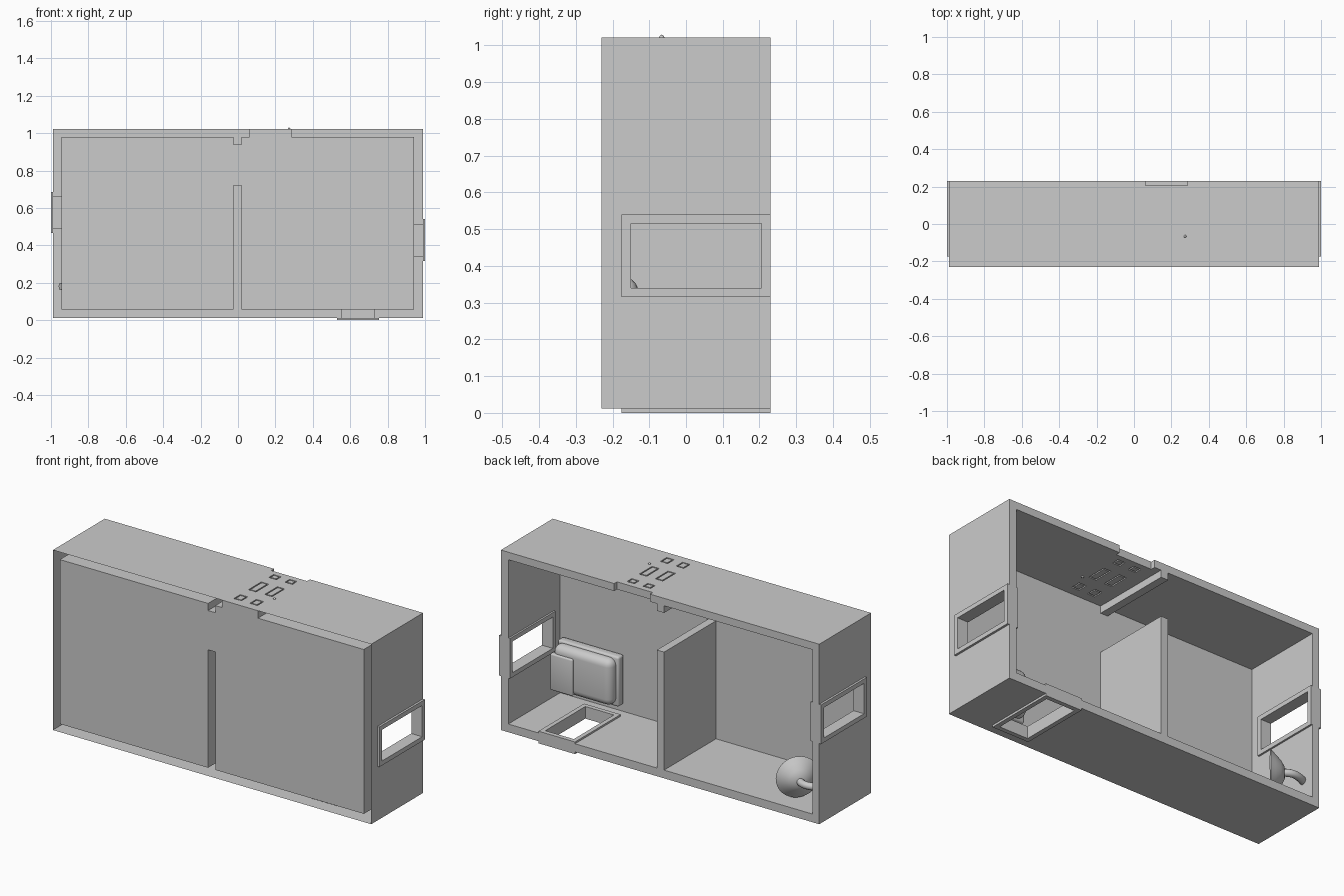
import bpy, bmesh, math
from mathutils import Vector, Matrix

if "Cube" in bpy.data.objects:
    bpy.data.objects.remove(bpy.data.objects["Cube"])

YF, YB = -0.23, 0.23                      # floor side (front) and open side (back)
OX, OZ0, OZ1 = 0.988, 0.012, 1.022        # outer shell
IX0, IX1, IZ0, IZ1 = -0.945, 0.942, 0.058, 0.98   # inner faces
DX0, DX1, DTOP, HBOT = -0.025, 0.02, 0.72, 0.94   # divider and header
DOOR = (0.062, 0.285)
WY = (-0.15, 0.205)                       # window opening range in y
RIGHT, LEFT, BOTTOM = (0.34, 0.515), (0.49, 0.66), (0.553, 0.73)


def finish(name, bm, smooth=False):
    me = bpy.data.meshes.new(name)
    bm.to_mesh(me)
    bm.free()
    ob = bpy.data.objects.new(name, me)
    bpy.context.collection.objects.link(ob)
    if smooth:
        bpy.ops.object.select_all(action='DESELECT')
        ob.select_set(True)
        bpy.context.view_layer.objects.active = ob
        bpy.ops.object.shade_smooth_by_angle(angle=math.radians(40))
    return ob


def add_box(bm, x, y, z):
    c = Vector(((x[0]+x[1])/2, (y[0]+y[1])/2, (z[0]+z[1])/2))
    s = Matrix.Diagonal((x[1]-x[0], y[1]-y[0], z[1]-z[0], 1))
    return bmesh.ops.create_cube(bm, size=1, matrix=Matrix.Translation(c) @ s)


def box(name, x, y, z, bevel=0, segs=4):
    bm = bmesh.new()
    add_box(bm, x, y, z)
    if bevel:
        bmesh.ops.bevel(bm, geom=bm.edges[:], offset=bevel, segments=segs,
                        profile=0.5, affect='EDGES')
    return finish(name, bm, bevel > 0)


def sheet(bm, axis, d, u, v, hole=None):
    """Rectangle at depth d across one axis, optionally with a rectangular hole."""
    def pt(a, b):
        return {'x': (d, b, a), 'y': (a, d, b), 'z': (a, b, d)}[axis]
    us = [u[0], *(hole[0] if hole else ()), u[1]]
    vs = [v[0], *(hole[1] if hole else ()), v[1]]
    for i in range(len(us)-1):
        for j in range(len(vs)-1):
            if (hole and i == j == 1) or us[i+1]-us[i] < 1e-5 or vs[j+1]-vs[j] < 1e-5:
                continue
            bm.faces.new([bm.verts.new(pt(a, b)) for a, b in (
                (us[i], vs[j]), (us[i+1], vs[j]), (us[i+1], vs[j+1]), (us[i], vs[j+1]))])


# Hollow wall shell, open on the front between outer and inner faces
bm = bmesh.new()
Y = (YF, YB)
sheet(bm, 'x', OX, (OZ0, OZ1), Y, (RIGHT, WY))
sheet(bm, 'x', IX1, (IZ0, IZ1), Y, (RIGHT, WY))
sheet(bm, 'x', -OX, (OZ0, OZ1), Y, (LEFT, WY))
sheet(bm, 'x', IX0, (IZ0, IZ1), Y, (LEFT, WY))
sheet(bm, 'z', OZ0, (-OX, OX), Y, (BOTTOM, WY))
sheet(bm, 'z', IZ0, (DX1, IX1), Y, (BOTTOM, WY))
sheet(bm, 'z', IZ0, (IX0, DX0), Y)
sheet(bm, 'z', OZ1, (-OX, OX), Y, (DOOR, Y))
sheet(bm, 'z', IZ1, (DX1, IX1), Y, (DOOR, Y))
sheet(bm, 'z', IZ1, (IX0, DX0), Y)
# divider, header, door jambs
for x in (DX0, DX1):
    sheet(bm, 'x', x, (IZ0, DTOP), Y)
    sheet(bm, 'x', x, (HBOT, IZ1), Y)
sheet(bm, 'z', DTOP, (DX0, DX1), Y)
sheet(bm, 'z', HBOT, (DX0, DX1), Y)
for x in DOOR:
    sheet(bm, 'x', x, (IZ1, OZ1), Y)
# window tunnels
for w, a, b in ((RIGHT, IX1, OX), (LEFT, -OX, IX0)):
    for z in w:
        sheet(bm, 'z', z, (a, b), WY)
    for y in WY:
        sheet(bm, 'y', y, (a, b), w)
for x in BOTTOM:
    sheet(bm, 'x', x, (OZ0, IZ0), WY)
for y in WY:
    sheet(bm, 'y', y, BOTTOM, (OZ0, IZ0))
# rim on the open side
for u, v in (((-OX, IX0), (OZ0, OZ1)), ((IX1, OX), (OZ0, OZ1)), ((IX0, IX1), (OZ0, IZ0)),
             ((IX0, DOOR[0]), (IZ1, OZ1)), ((DOOR[1], IX1), (IZ1, OZ1)),
             ((DX0, DX1), (IZ0, DTOP)), ((DX0, DX1), (HBOT, IZ1))):
    sheet(bm, 'y', YB, u, v)
# room base panel, left and right of the hollow divider
sheet(bm, 'y', YF, (IX0, DX0), (IZ0, IZ1))
sheet(bm, 'y', YF, (DX1, IX1), (IZ0, IZ1))
sheet(bm, 'y', YF, (DX0, DX1), (DTOP, HBOT))
bmesh.ops.remove_doubles(bm, verts=bm.verts[:], dist=1e-5)
bmesh.ops.recalc_face_normals(bm, faces=bm.faces[:])
finish("wall_shell", bm)


# Window trims on both faces of each wall
def trim(name, axis, w, layers):
    bm = bmesh.new()
    o, t = (w[0]-0.025, w[1]+0.025), 0.025
    for d in layers:
        for u, y in ((o, (WY[0]-t, WY[0])), (o, (WY[1], YB)),
                     ((o[0], w[0]), WY), ((w[1], o[1]), WY)):
            add_box(bm, *((d, y, u) if axis == 'x' else (u, y, d)))
    finish(name, bm)


trim("right_window_trim", 'x', RIGHT, ((OX, 1.0), (IX1-0.01, IX1)))
trim("left_window_trim", 'x', LEFT, ((-1.0, -OX), (IX0, IX0+0.01)))
trim("bottom_window_trim", 'z', BOTTOM, ((0, OZ0), (IZ0, IZ0+0.01)))

# Six-panel door with grooves around raised panels
door = box("door", DOOR, (YF, 0.205), (IZ1, OZ1))
cut, pan = bmesh.new(), bmesh.new()
g, dep = 0.007, 0.007
for x in ((0.1, 0.147), (0.2, 0.246)):
    for y in ((-0.18, -0.123), (-0.05, 0.063), (0.13, 0.172)):
        px, py = (x[0]+g, x[1]-g), (y[0]+g, y[1]-g)
        for z0, z1, e0, e1 in ((OZ1-dep, OZ1, 0, 0.02), (IZ1, IZ1+dep, -0.02, 0)):
            add_box(cut, x, y, (z0+e0, z1+e1))
            add_box(pan, px, py, (z0, z1))
cutter = finish("door_groove_cutter", cut)
cutter.hide_render = True
cutter.hide_viewport = True
finish("door_panels", pan)
mod = door.modifiers.new("grooves", 'BOOLEAN')
mod.object = cutter
mod.operation = 'DIFFERENCE'
mod.solver = 'EXACT'

# Door knobs
bm = bmesh.new()
for z in (OZ1, IZ1):
    bmesh.ops.create_uvsphere(bm, u_segments=12, v_segments=8, radius=0.007,
                              matrix=Matrix.Translation((0.273, -0.066, z)))
finish("door_knobs", bm, True)

# Bed: base, mattress, pillow
box("bed_base", (0.545, 0.925), (YF, -0.18), (0.1, 0.38), 0.012, 3)
box("mattress", (0.56, 0.925), (-0.215, -0.13), (0.11, 0.37), 0.04, 5)
box("pillow", (0.79, 0.928), (-0.15, -0.118), (0.12, 0.325), 0.008, 3)

# Wall lamp: bell shade spun round its axis, curved arm from the left wall
bm = bmesh.new()
prof = [(0.0, -0.035), (0.03, -0.033), (0.06, -0.018), (0.09, 0.008), (0.115, 0.03),
        (0.11, 0.036), (0.0, 0.028)]
vs = [bm.verts.new((r, 0, h)) for r, h in prof]
es = [bm.edges.new(p) for p in zip(vs, vs[1:])]
bmesh.ops.spin(bm, geom=vs+es, cent=(0, 0, 0), axis=(0, 0, 1), angle=2*math.pi, steps=32)
bmesh.ops.remove_doubles(bm, verts=bm.verts[:], dist=1e-4)
bmesh.ops.recalc_face_normals(bm, faces=bm.faces[:])
rot = Vector((1, -0.9, 0)).to_track_quat('Z', 'Y').to_matrix().to_4x4()
bm.transform(Matrix.Translation((-0.80, 0.14, 0.18)) @ rot)
finish("lamp_shade", bm, True)

cu = bpy.data.curves.new("lamp_arm", 'CURVE')
cu.dimensions = '3D'
cu.bevel_depth = 0.02
cu.bevel_resolution = 3
cu.use_fill_caps = True
sp = cu.splines.new('BEZIER')
sp.bezier_points.add(1)
for p, co, h in zip(sp.bezier_points, ((-0.95, 0.155, 0.18), (-0.815, 0.155, 0.18)),
                    ((0.06, 0.03, 0), (0.04, -0.036, 0))):
    p.co = co
    p.handle_left = Vector(co) - Vector(h)
    p.handle_right = Vector(co) + Vector(h)
bpy.context.collection.objects.link(bpy.data.objects.new("lamp_arm", cu))
